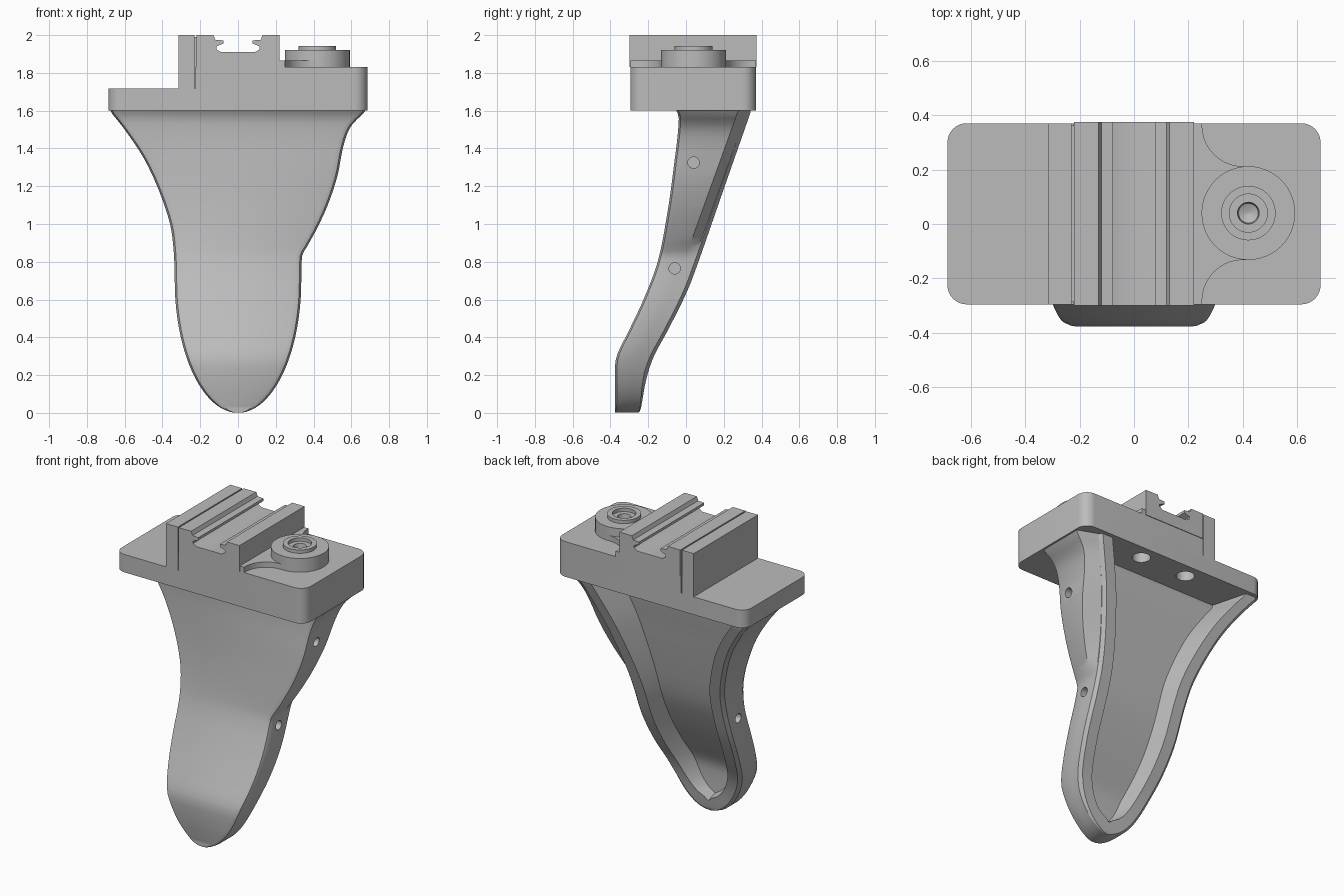
import bpy, bmesh, math

old = bpy.data.objects.get("Cube")
if old:
    bpy.data.objects.remove(old, do_unlink=True)

grey = bpy.data.materials.new("plain_grey")
grey.use_nodes = True
colour = (0.5, 0.5, 0.5, 1)
grey.diffuse_color = colour
grey.node_tree.nodes["Principled BSDF"].inputs["Base Color"].default_value = colour

Y0, Y1, KNOB = -0.295, 0.37, (0.42, 0.04)


def finish(bm, name):
    bmesh.ops.remove_doubles(bm, verts=bm.verts, dist=0.0002)
    bmesh.ops.recalc_face_normals(bm, faces=bm.faces)
    mesh = bpy.data.meshes.new(name)
    bm.to_mesh(mesh)
    bm.free()
    mesh.materials.append(grey)
    obj = bpy.data.objects.new(name, mesh)
    bpy.context.collection.objects.link(obj)
    return obj


def smooth(obj, degrees=32):
    bpy.ops.object.select_all(action='DESELECT')
    obj.select_set(True)
    bpy.context.view_layer.objects.active = obj
    bpy.ops.object.shade_smooth_by_angle(angle=math.radians(degrees))


def loft(name, rings):
    """Skin a stack of equal closed rings and cap both ends."""
    bm = bmesh.new()
    rows = [[bm.verts.new(p) for p in ring] for ring in rings]
    n = len(rows[0])
    for a, b in zip(rows, rows[1:]):
        for i in range(n):
            j = (i + 1) % n
            bm.faces.new((a[i], a[j], b[j], b[i]))
    bm.faces.new(rows[0])
    bm.faces.new(rows[-1])
    return finish(bm, name)


def prism(name, points, lo, hi, axis='z'):
    place = {'x': lambda u, v, d: (d, u, v),
             'y': lambda u, v, d: (u, d, v),
             'z': lambda u, v, d: (u, v, d)}[axis]
    return loft(name, [[place(u, v, d) for u, v in points] for d in (lo, hi)])


def arc(cx, cy, r, start, end, n=10):
    angles = [math.radians(start + (end - start) * i / n) for i in range(n + 1)]
    return [(cx + r * math.cos(a), cy + r * math.sin(a)) for a in angles]


def curve(points):
    """Smooth interpolation through (z, value) pairs."""
    def slope(i):
        a, b = points[max(i - 1, 0)], points[min(i + 1, len(points) - 1)]
        return (b[1] - a[1]) / (b[0] - a[0])

    def at(z):
        z = min(max(z, points[0][0]), points[-1][0])
        i = 0
        while i < len(points) - 2 and z > points[i + 1][0]:
            i += 1
        (z0, v0), (z1, v1) = points[i], points[i + 1]
        h = z1 - z0
        t = (z - z0) / h
        s = 1 - t
        return (v0 * (1 + 2 * t) * s * s + v1 * (3 - 2 * t) * t * t
                + h * slope(i) * t * s * s - h * slope(i + 1) * t * t * s)
    return at


# Grip: side profile, pocket floor thickness and half widths by height
front_y = curve([(0, -.375), (.26, -.375), (.32, -.36), (.42, -.31), (.6, -.225),
                 (.8, -.15), (1.05, -.1), (1.3, -.065), (1.56, -.038), (1.61, -.055)])
back_y = curve([(0, -.25), (.02, -.24), (.18, -.21), (.3, -.17), (.43, -.1), (.63, 0),
                (.77, .055), (1.2, .205), (1.6, .345)])
wall = curve([(0, .07), (.3, .08), (.8, .11), (1.2, .13), (1.6, .16)])
flare = curve([(.7, .335), (.85, .34), (1, .36), (1.18, .42), (1.35, .5), (1.5, .6), (1.6, .68)])
inner_rim = curve([(.7, .335), (.85, .34), (1, .36), (1.18, .4), (1.35, .45), (1.6, .55)])
wing = curve([(.83, .333), (.88, .365), (.98, .42), (1.1, .475), (1.25, .525), (1.42, .56),
              (1.52, .6), (1.6, .68)])


def oval(z, width, bottom):
    return width * math.sqrt(max(0, 1 - ((.7 - z) / (.7 - bottom)) ** 2))


def grip_ring(z):
    f, b = front_y(z), back_y(z)
    low = z < .7
    w = oval(z, .335, 0) if low else flare(z)
    wl = w if low else inner_rim(z)
    ww = wl if z < .84 else max(wl, wing(z))
    ledge = f + .6 * (b - f) if z < .84 else .01 + (z - .86) * .36
    wp = oval(z, .24, .09) if low else w - .095
    floor = f + wall(z) if wp > 0 else b
    slant = .015 + .2 * (b - floor)
    wf = max(0, wp - slant)
    pl = wp + wl - w
    fl = max(0, pl - slant)
    r, e = min(.035, w / 4), min(.02, w * .4)
    ring = [(-w, f + r), (-w + .3 * r, f + .3 * r), (-w + r, f),
            (ww - r, f), (ww - .3 * r, f + .3 * r), (ww, f + r),
            (ww, ledge), (wl, ledge + .05), (wl, b - e), (wl - e, b),
            (pl, b), (fl, floor), (-wf, floor), (-wp, b), (-w + e, b), (-w, b - e)]
    return [(x, y, z) for x, y in ring]


heights = [.7 * (1 - math.cos(math.pi * i / 48)) for i in range(1, 25)]
heights += [.7 + .026 * i for i in range(1, 36)]
grip = loft("grip", [grip_ring(z) for z in heights])

# Base plate: low slab with a raised part on the left
corners = [(.615, .3, 0), (-.615, .3, 90), (-.615, Y0 + .07, 180), (.615, Y0 + .07, 270)]
rounded = [p for x, y, a in corners for p in arc(x, y, .07, a, a + 90)]
lower = prism("base_plate", rounded, 1.6, 1.717)
step = arc(.615, Y0 + .07, .07, 270, 360) + arc(.615, .3, .07, 0, 90)
upper = prism("raised_base", step + [(-.224, Y1), (-.224, Y0)], 1.7, 1.83)


# Screw holes
def drill(target, points, lo, hi, axis):
    for u, v, r in points:
        cutter = prism("hole_cutter", arc(u, v, r, 0, 345, 23), lo, hi, axis)
        cutter.hide_render = True
        mod = target.modifiers.new("hole", 'BOOLEAN')
        mod.operation, mod.solver, mod.object = 'DIFFERENCE', 'EXACT', cutter
        bpy.ops.object.select_all(action='DESELECT')
        bpy.context.view_layer.objects.active = target
        target.select_set(True)
        bpy.ops.object.modifier_apply(modifier=mod.name)
        bpy.data.objects.remove(cutter, do_unlink=True)


for lo, hi in ((.27, .6), (-.6, -.27)):
    drill(grip, [(-.06, .765, .03)], lo, hi, 'x')
drill(grip, [(.04, 1.325, .03)], .47, .8, 'x')
drill(lower, [(.17, .27, .055), (-.17, .27, .055)], 1.5, 1.68, 'z')

# Fixed jaw beside the rail clamp, with a shim closing the narrow gap
jaw = prism("fixed_jaw", [(-.315, 1.7), (-.229, 1.7), (-.229, 2), (-.315, 2)], Y0, Y1, 'y')
shim = prism("jaw_shim", [(-.24, 1.7), (-.21, 1.7), (-.21, 1.99), (-.24, 1.99)],
             Y0 + .008, Y1 - .008, 'y')

# Rail clamp with an undercut channel
half = [(.22, 1.83), (.22, 2), (.13, 2), (.12, 1.975), (.078, 1.972), (.078, 1.955),
        (.115, 1.94), (.115, 1.925), (.09, 1.91)]
profile = half + [(-x, z) for x, z in reversed(half)]
clamp = prism("rail_clamp", profile, Y0 - .004, Y1 + .004, 'y')

# Raised web that joins the clamp to the knob
web_arc = arc(.4, KNOB[1] - .322, .15, 180, 90)
web_side = [(.2, Y0), (.25, Y0)] + web_arc + [(.42, KNOB[1] - .172)]
web = prism("knob_web", web_side + [(x, 2 * KNOB[1] - y) for x, y in reversed(web_side)][:-2]
            + [(.25, Y1), (.2, Y1)], 1.82, 1.865)

# Clamp knob with a raised collar and tapered socket
lathe = [(.172, 1.82), (.172, 1.92), (.1, 1.92), (.1, 1.942), (.07, 1.942), (.07, 1.92),
         (.04, 1.92), (.036, 1.89), (.002, 1.875)]
knob = loft("clamp_knob", [[(x, y, z) for x, y in arc(*KNOB, r, 0, 352.5, 47)] for r, z in lathe])

for part in (grip, lower, upper, jaw, shim, clamp, web, knob):
    smooth(part)
